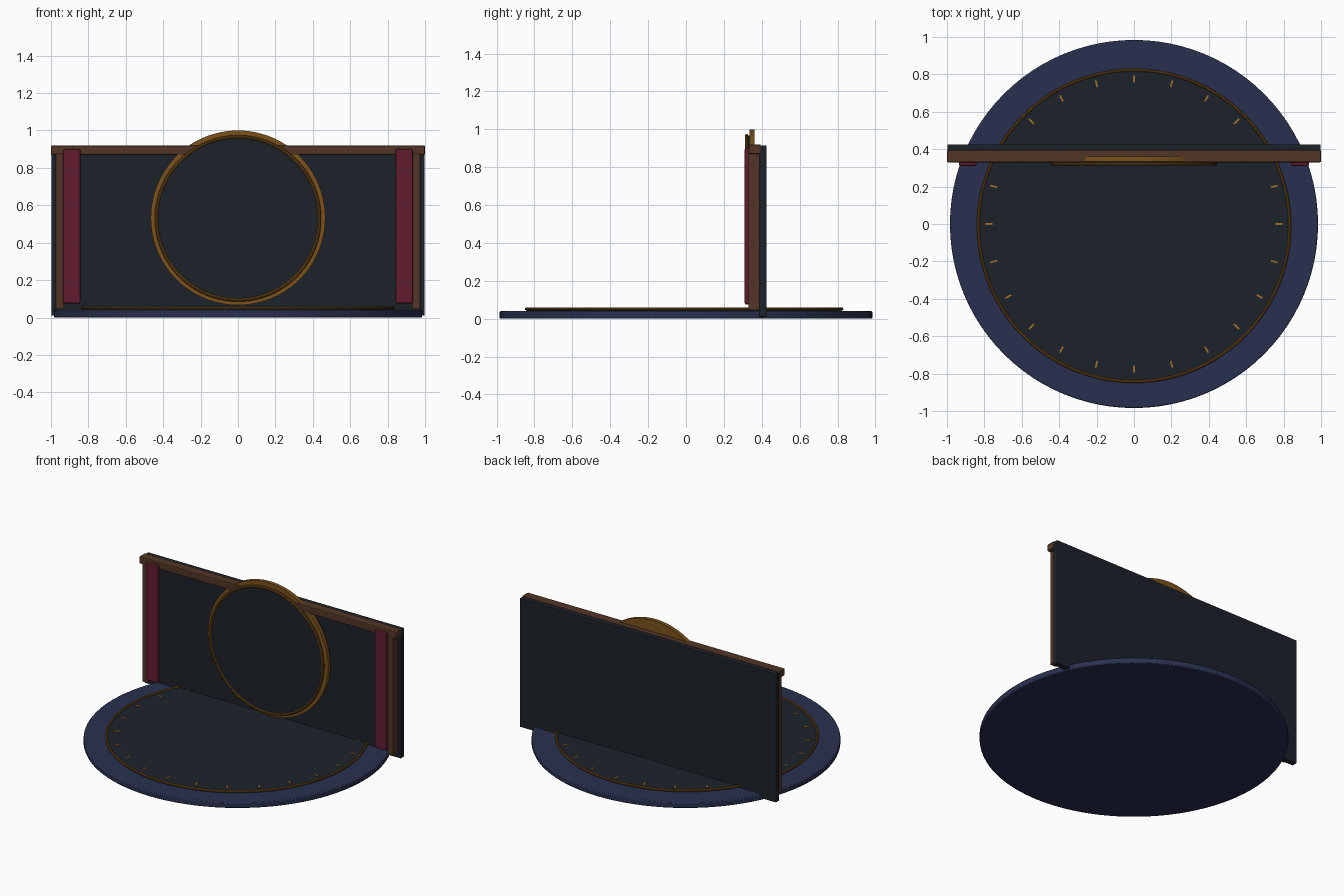
import bpy
from math import pi, cos, sin

if "Cube" in bpy.data.objects:
    bpy.data.objects.remove(bpy.data.objects["Cube"])


def material(name, color):
    m = bpy.data.materials.new(name)
    m.diffuse_color = (*color, 1)
    m.use_nodes = True
    m.node_tree.nodes["Principled BSDF"].inputs["Base Color"].default_value = m.diffuse_color
    return m


NAVY = material("navy", (0.022, 0.03, 0.08))
DARK = material("charcoal", (0.012, 0.016, 0.024))
WOOD = material("wood", (0.085, 0.036, 0.02))
GOLD = material("gold", (0.2, 0.085, 0.012))
AMBER = material("amber", (0.38, 0.17, 0.02))
RED = material("red_cloth", (0.12, 0.012, 0.028))


def finish(name, mat, bevel=0.0, smooth=False):
    ob = bpy.context.object
    ob.name = name
    ob.data.materials.append(mat)
    bpy.ops.object.transform_apply(location=False, rotation=True, scale=True)
    if smooth:
        bpy.ops.object.shade_smooth_by_angle()
    if bevel:
        b = ob.modifiers.new("bevel", 'BEVEL')
        b.width, b.segments, b.limit_method = bevel, 2, 'ANGLE'
    return ob


def box(name, mat, x, y, z, bevel=0.0):
    """Box from (min, max) ranges on each axis."""
    r = (x, y, z)
    bpy.ops.mesh.primitive_cube_add(size=1, location=[(a + b) / 2 for a, b in r])
    bpy.context.object.scale = [b - a for a, b in r]
    return finish(name, mat, bevel)


def disc(name, mat, radius, depth, loc, upright=False, bevel=0.0):
    bpy.ops.mesh.primitive_cylinder_add(vertices=96, radius=radius, depth=depth, location=loc,
                                        rotation=(pi / 2 if upright else 0, 0, 0))
    return finish(name, mat, bevel, True)


def ring(name, radius, thickness, loc, upright=False):
    bpy.ops.mesh.primitive_torus_add(major_segments=96, minor_segments=10, major_radius=radius,
                                     minor_radius=thickness, location=loc,
                                     rotation=(pi / 2 if upright else 0, 0, 0))
    return finish(name, GOLD, 0, True)


# Round stage platform, dark floor and gold trim
disc("stage_base", NAVY, 0.984, 0.04, (0, 0, 0.02), bevel=0.006)
disc("stage_floor", DARK, 0.832, 0.02, (0, -0.01, 0.04))
ring("floor_trim", 0.833, 0.008, (0, -0.01, 0.052))

# Tick marks around the floor
for i in range(24):
    a = i * pi / 12
    bpy.ops.mesh.primitive_cube_add(size=1, rotation=(0, 0, a),
                                    location=(0.776 * cos(a), 0.776 * sin(a), 0.05))
    bpy.context.object.scale = (0.037, 0.009, 0.008)
    finish(f"floor_tick_{i:02d}", AMBER)

# Backdrop wall with wooden frame
box("back_wall", DARK, (-0.997, 0.997), (0.385, 0.425), (0.01, 0.915), 0.004)
box("top_beam", WOOD, (-1, 1), (0.33, 0.395), (0.87, 0.92), 0.006)
for side, s in (("left", -1), ("right", 1)):
    box(f"{side}_post", WOOD, sorted((s * 0.93, s * 0.975)), (0.33, 0.39), (0.045, 0.875), 0.004)
    box(f"{side}_curtain", RED, sorted((s * 0.843, s * 0.935)), (0.31, 0.34), (0.075, 0.9), 0.008)

# Large round panel with gold rim
disc("round_panel_rim", GOLD, 0.467, 0.026, (0, 0.348, 0.533), True)
disc("round_panel_face", DARK, 0.437, 0.024, (0, 0.33, 0.53), True)
ring("round_panel_trim", 0.436, 0.009, (0, 0.32, 0.53), True)
